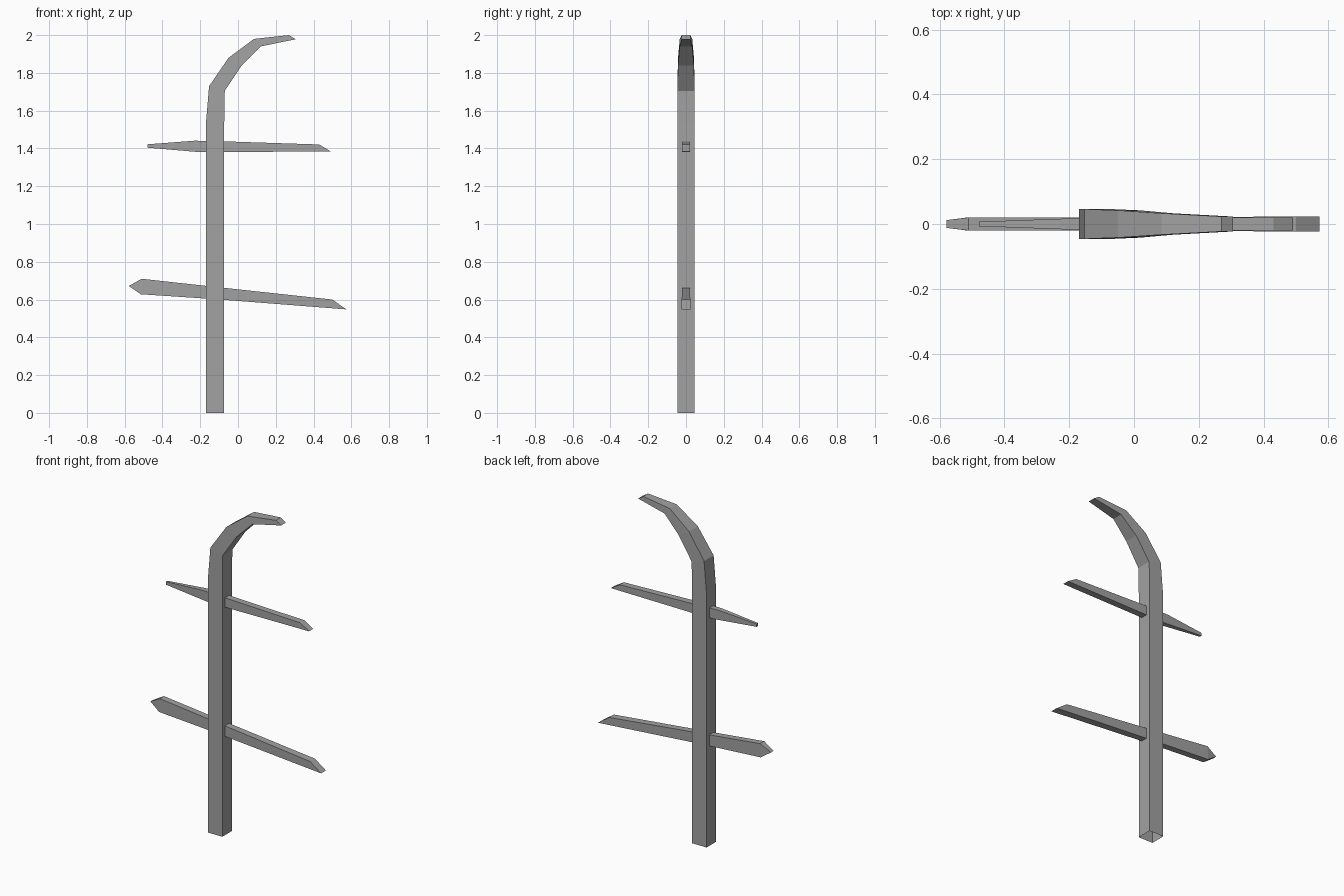
import bpy
import bmesh

old = bpy.data.objects.get("Cube")
if old:
    bpy.data.objects.remove(old, do_unlink=True)

grey = bpy.data.materials.new("plain grey")
grey.use_nodes = True
colour = (0.36, 0.36, 0.36, 1)
grey.diffuse_color = colour
grey.node_tree.nodes["Principled BSDF"].inputs["Base Color"].default_value = colour


def loft(name, stations, cap_start=True):
    """Join four-sided sections: (upper x, z), (lower x, z), half depth."""
    bm = bmesh.new()
    rings = []
    for (ux, uz), (lx, lz), half in stations:
        corners = ((ux, -half, uz), (ux, half, uz), (lx, half, lz), (lx, -half, lz))
        rings.append([bm.verts.new(c) for c in corners])
    for a, b in zip(rings, rings[1:]):
        for i in range(4):
            j = (i + 1) % 4
            bm.faces.new((a[i], a[j], b[j], b[i]))
    if cap_start:
        bm.faces.new(rings[0])
    bm.faces.new(rings[-1])
    # Sections of zero height close to a pointed edge
    bmesh.ops.remove_doubles(bm, verts=bm.verts, dist=0.0001)
    bmesh.ops.recalc_face_normals(bm, faces=bm.faces)
    mesh = bpy.data.meshes.new(name)
    bm.to_mesh(mesh)
    bm.free()
    mesh.materials.append(grey)
    obj = bpy.data.objects.new(name, mesh)
    bpy.context.collection.objects.link(obj)
    return obj


# Square post, open underneath, with a tapering hooked top
loft("hooked_post", [
    ((-0.17, 0), (-0.073, 0), 0.046),
    ((-0.17, 1.53), (-0.073, 1.53), 0.046),
    ((-0.153, 1.73), (-0.07, 1.705), 0.046),
    ((-0.05, 1.88), (0.02, 1.84), 0.042),
    ((0.085, 1.98), (0.12, 1.94), 0.033),
    ((0.27, 2.0), (0.305, 1.978), 0.023),
], cap_start=False)

# Lower sloping bar, pointed at one end and cut at a slant at the other
loft("lower_crossbar", [
    ((-0.578, 0.672), (-0.578, 0.672), 0.012),
    ((-0.51, 0.71), (-0.515, 0.628), 0.02),
    ((-0.12, 0.667), (-0.12, 0.602), 0.02),
    ((0.5, 0.6), (0.573, 0.548), 0.023),
])

# Upper bar, thinning towards one end
loft("upper_crossbar", [
    ((-0.478, 1.422), (-0.478, 1.404), 0.007),
    ((-0.23, 1.441), (-0.21, 1.381), 0.016),
    ((-0.12, 1.439), (-0.12, 1.38), 0.02),
    ((0.43, 1.421), (0.49, 1.385), 0.02),
])
